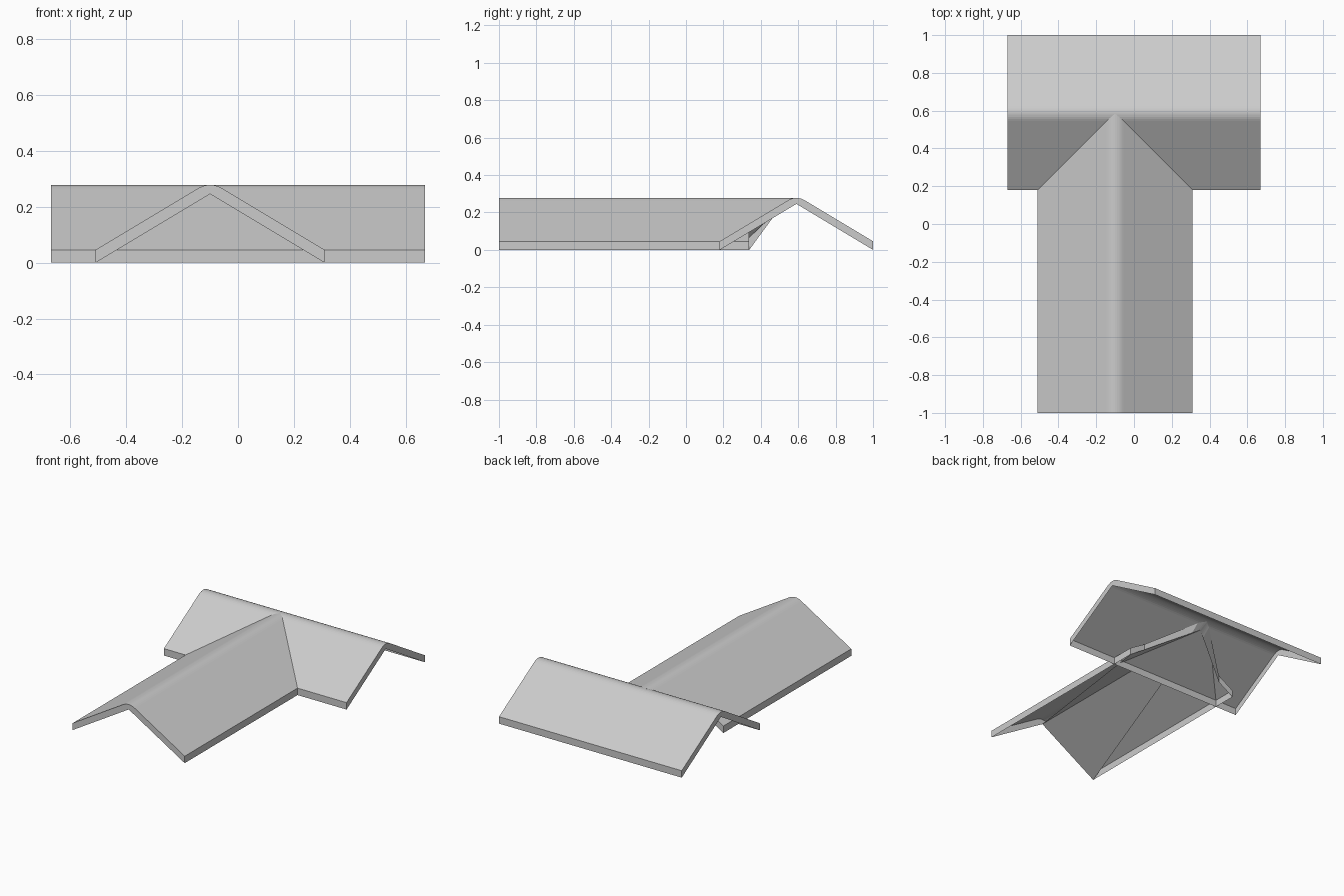
import bpy
import bmesh
from mathutils import Vector

cube = bpy.data.objects.get("Cube")
if cube:
    bpy.data.objects.remove(cube, do_unlink=True)

HALF, PITCH, EAVE, ROUND = 0.41, 0.6, 0.046, 0.045   # roof section
NOTCH = 0.3              # where the hidden wing end turns toward the ridge

grey = bpy.data.materials.new("roof grey")
grey.use_nodes = True
grey.diffuse_color = (0.6, 0.6, 0.6, 1)
grey.node_tree.nodes["Principled BSDF"].inputs["Base Color"].default_value = (0.6, 0.6, 0.6, 1)


def under(d):
    return (HALF - abs(d)) * PITCH


def over(d):
    # straight slope blending into a rounded ridge cap
    a = abs(d)
    if a >= ROUND:
        return EAVE + under(a)
    return EAVE + under(0) - PITCH * (a * a + ROUND * ROUND) / (2 * ROUND)


def gable(name, place, start, end_under, end_over, braced):
    """Sweep an open-bottomed gable; place maps (across, along, up) to the model."""
    side = [HALF, NOTCH] + [ROUND * i / 4 for i in range(4, 0, -1)]
    ds = [-d for d in side] + [0] + side[::-1]
    bm = bmesh.new()
    rows = []
    for d in ds:
        rows.append([bm.verts.new(place(d, t, z)) for t, z in (
            (start, under(d)), (start, over(d)),
            (end_over(d), over(d)), (end_under(d), under(d)))])
    # gable edges and roof sheet, then the two eave boards
    for a, b in zip(rows, rows[1:]):
        for i in range(3):
            bm.faces.new((a[i], a[i + 1], b[i + 1], b[i]))
    bm.faces.new(rows[0])
    bm.faces.new(rows[-1][::-1])
    bmesh.ops.recalc_face_normals(bm, faces=bm.faces)
    if braced:
        # partial lining under the ridge
        mid = rows[len(rows) // 2]
        bm.faces.new((rows[0][0], mid[3], mid[0]))
        bm.faces.new((mid[0], mid[3], rows[-1][3]))
    mesh = bpy.data.meshes.new(name)
    bm.to_mesh(mesh)
    bm.free()
    mesh.materials.append(grey)
    obj = bpy.data.objects.new(name, mesh)
    bpy.context.collection.objects.link(obj)


# Cross roof, ridge running left to right
def main_end(d):
    return 0.669


gable("main_roof", lambda d, t, z: Vector((t, 0.59 + d, z)),
      -0.669, main_end, main_end, False)


# Front wing, its back end tapering into the main roof toward the ridge
def wing_end(slant):
    return lambda d: 0.338 + max(0, NOTCH - abs(d)) * slant


gable("front_wing_roof", lambda d, t, z: Vector((d - 0.1, t, z)),
      -1.0, wing_end(0.6), wing_end(0.82), True)
